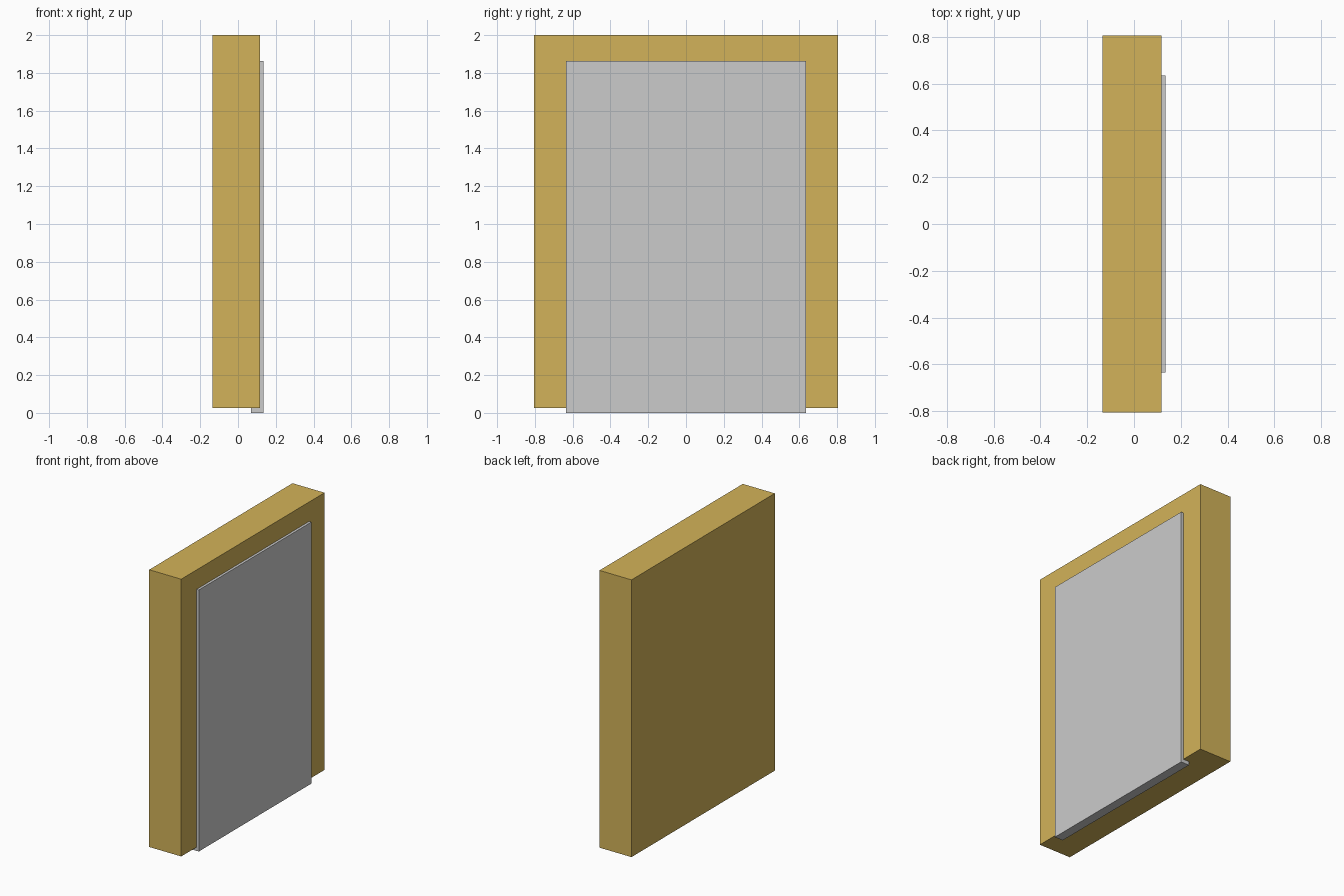
import bpy

if "Cube" in bpy.data.objects:
    bpy.data.objects.remove(bpy.data.objects["Cube"])


def paint(obj, name, color):
    mat = bpy.data.materials.new(name)
    mat.diffuse_color = color
    mat.use_nodes = True
    mat.node_tree.nodes["Principled BSDF"].inputs["Base Color"].default_value = mat.diffuse_color
    obj.data.materials.append(mat)


def extrude_profile(name, profile, half_width):
    """Extrude a closed x-z profile along y, centred on y = 0."""
    n = len(profile)
    verts = [(x, y, z) for y in (-half_width, half_width) for x, z in profile]
    faces = [tuple(range(n)), tuple(reversed(range(n, 2 * n)))]
    faces += [(i, i + n, (i + 1) % n + n, (i + 1) % n) for i in range(n)]
    mesh = bpy.data.meshes.new(name)
    mesh.from_pydata(verts, [], faces)
    mesh.update()
    obj = bpy.data.objects.new(name, mesh)
    bpy.context.collection.objects.link(obj)
    return obj


BACK, FACE, FRONT = -0.135, 0.117, 0.135
BASE, TOP = 0.026, 2.0

# Thick upright slab
slab = extrude_profile(
    "slab", [(BACK, BASE), (FACE, BASE), (FACE, TOP), (BACK, TOP)], 0.806)
paint(slab, "ochre", (0.65, 0.45, 0.1, 1))

# Thin sheet on the face, folded under the slab's lower edge
extrude_profile(
    "folded_panel",
    [(0.069, 0), (FRONT, 0), (FRONT, 1.862), (FACE, 1.862),
     (FACE, BASE), (0.069, BASE)], 0.634)
